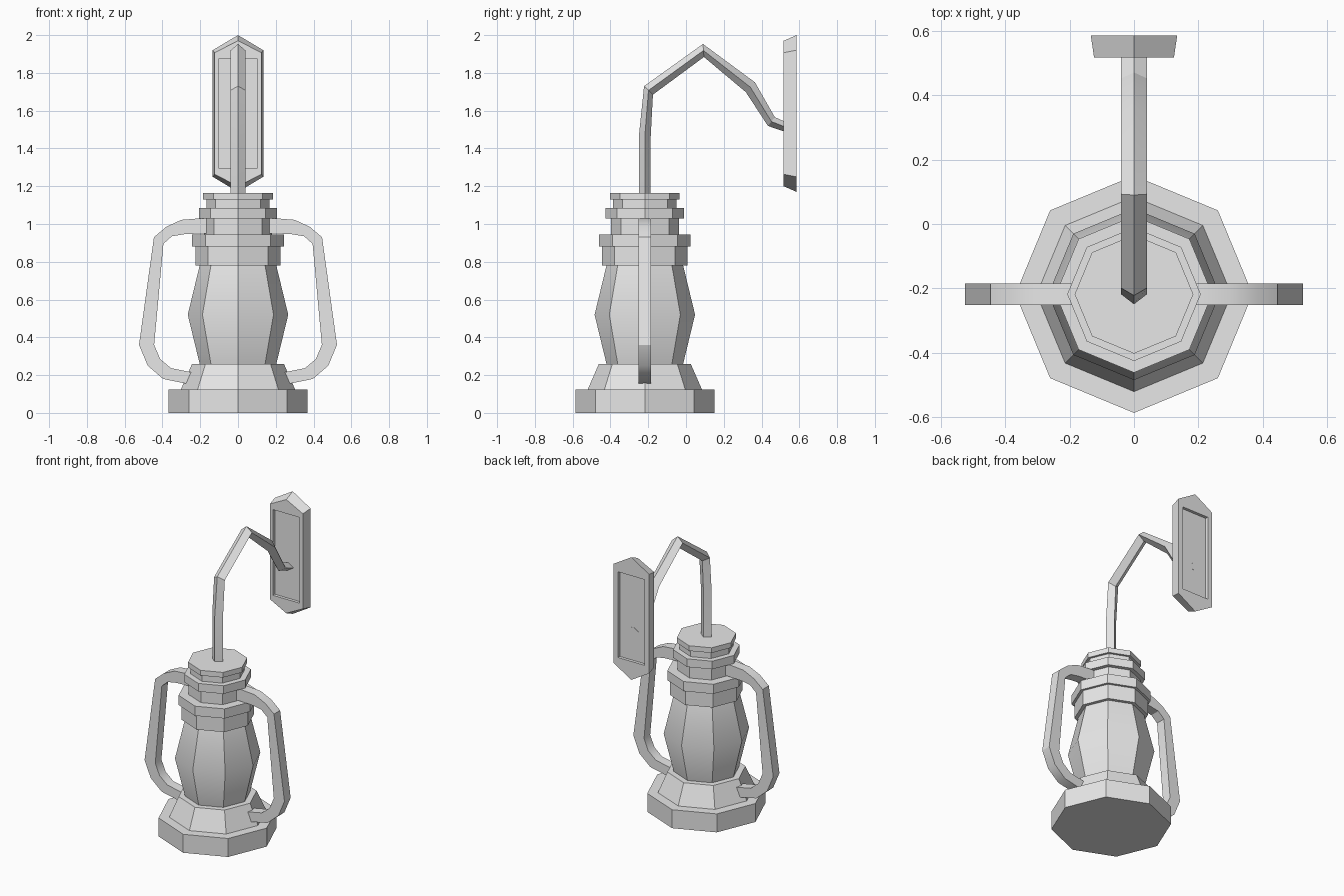
import bpy, bmesh
from math import sin, cos, pi, radians

cube = bpy.data.objects.get("Cube")
if cube:
    bpy.data.objects.remove(cube, do_unlink=True)

grey = bpy.data.materials.new("light_grey")
grey.use_nodes = True
COLOUR = (0.8, 0.8, 0.8, 1)
grey.diffuse_color = COLOUR
grey.node_tree.nodes["Principled BSDF"].inputs["Base Color"].default_value = COLOUR

CY = -0.218  # y of the lantern axis


def loft(name, rings):
    """Skin a list of equal-length point rings and cap both ends."""
    bm = bmesh.new()
    loops = [[bm.verts.new(p) for p in ring] for ring in rings]
    n = len(loops[0])
    for a, b in zip(loops, loops[1:]):
        for i in range(n):
            j = (i + 1) % n
            bm.faces.new((a[i], a[j], b[j], b[i]))
    bm.faces.new(loops[0])
    bm.faces.new(loops[-1])
    bmesh.ops.recalc_face_normals(bm, faces=bm.faces[:])
    mesh = bpy.data.meshes.new(name)
    bm.to_mesh(mesh)
    bm.free()
    mesh.materials.append(grey)
    obj = bpy.data.objects.new(name, mesh)
    bpy.context.collection.objects.link(obj)
    bpy.ops.object.select_all(action="DESELECT")
    obj.select_set(True)
    bpy.context.view_layer.objects.active = obj
    bpy.ops.object.shade_smooth_by_angle(angle=radians(30))
    return obj


def octagon(r, z):
    return [(r * cos(i * pi / 4), CY + r * sin(i * pi / 4), z) for i in range(8)]


# Lantern body: stacked octagonal parts as (radius, height) profiles
body = {
    "base": [(0.368, 0), (0.368, 0.125)],
    "lower_cone": [(0.302, 0.125), (0.243, 0.26)],
    "glass_globe": [(0.203, 0.26), (0.266, 0.52), (0.203, 0.78)],
    "lower_collar": [(0.226, 0.78), (0.226, 0.88)],
    "upper_collar": [(0.243, 0.88), (0.243, 0.945)],
    "neck": [(0.18, 0.945), (0.18, 1.03)],
    "neck_ring": [(0.207, 1.03), (0.207, 1.085)],
    "cap_neck": [(0.168, 1.085), (0.168, 1.13)],
    "cap": [(0.184, 1.13), (0.184, 1.165)],
}
for name, profile in body.items():
    loft(name, [octagon(r, z) for r, z in profile])

# Side handles: outer and inner edge points (x, z), mirrored
outer = [(0.15, 1.03), (0.2, 1.03), (0.3, 1.022), (0.38, 0.985), (0.445, 0.93),
         (0.524, 0.36), (0.478, 0.25), (0.397, 0.18), (0.265, 0.153), (0.22, 0.15)]
inner = [(0.15, 0.95), (0.2, 0.95), (0.285, 0.946), (0.35, 0.935), (0.395, 0.895),
         (0.444, 0.36), (0.412, 0.285), (0.355, 0.237), (0.245, 0.215), (0.2, 0.21)]
HALF = 0.033
for name, s in (("left_handle", 1), ("right_handle", -1)):
    loft(name, [[(s * a[0], CY - HALF, a[1]), (s * a[0], CY + HALF, a[1]),
                 (s * b[0], CY + HALF, b[1]), (s * b[0], CY - HALF, b[1])]
                for a, b in zip(outer, inner)])

# Hanging arm: diamond section swept along upper and lower edge points (y, z)
upper = [(-0.249, 1.14), (-0.249, 1.47), (-0.222, 1.73), (0.09, 1.953),
         (0.365, 1.75), (0.47, 1.566), (0.566, 1.522)]
lower = [(-0.187, 1.14), (-0.187, 1.46), (-0.175, 1.685), (0.095, 1.884),
         (0.317, 1.698), (0.434, 1.519), (0.566, 1.474)]
arm = []
for (y0, z0), (y1, z1) in zip(upper, lower):
    ym, zm = (y0 + y1) / 2, (z0 + z1) / 2
    arm.append([(0, y0, z0), (0.04, ym, zm), (0, y1, z1), (-0.04, ym, zm)])
loft("hanging_arm", arm)


# Wall plate: tapered hexagon with a recessed panel on each face
def plate_ring(y, w, shoulder, apex):
    mid = 1.585
    return [(-w, y, mid - shoulder), (0, y, mid - apex), (w, y, mid - shoulder),
            (w, y, mid + shoulder), (0, y, mid + apex), (-w, y, mid + shoulder)]


FRONT, BACK, DEPTH = 0.517, 0.585, 0.02
panel = (0.1, 0.29, 0.29)
loft("wall_plate", [
    plate_ring(FRONT + DEPTH, *panel),
    plate_ring(FRONT, *panel),
    plate_ring(FRONT, 0.124, 0.322, 0.385),
    plate_ring(BACK, 0.134, 0.335, 0.415),
    plate_ring(BACK, *panel),
    plate_ring(BACK - DEPTH, *panel),
])
